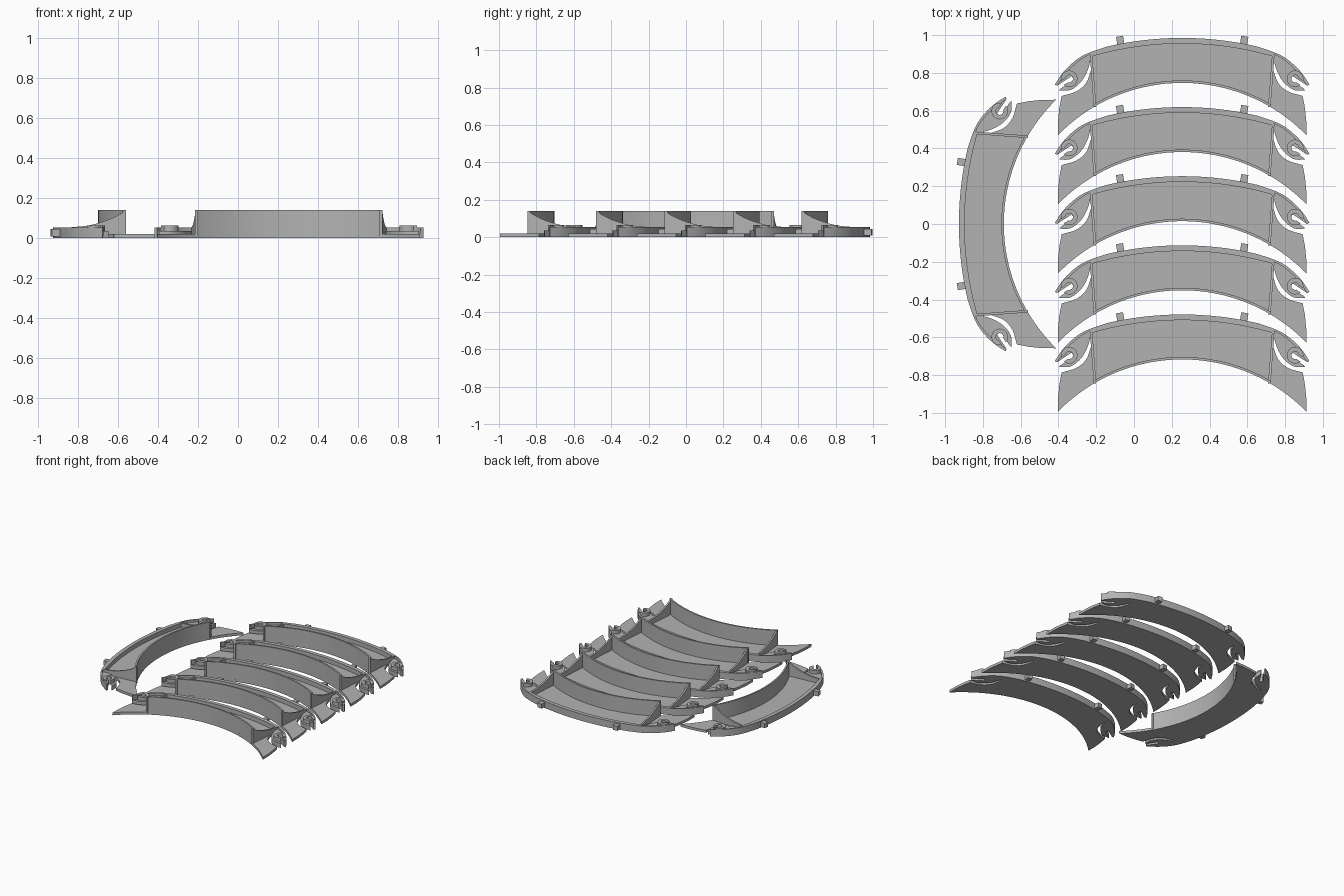
import bpy, bmesh, math
from mathutils import Matrix, Vector

cube = bpy.data.objects.get("Cube")
if cube:
    bpy.data.objects.remove(cube, do_unlink=True)

GREY = (0.45, 0.45, 0.45, 1)
mat = bpy.data.materials.new("plain_grey")
mat.use_nodes = True
mat.diffuse_color = GREY
mat.node_tree.nodes["Principled BSDF"].inputs["Base Color"].default_value = GREY

R_OUT, R_IN = 1.75, 0.92      # radii of the outer and inner edges
IN_TOP = -0.238               # middle of the inner edge
FLOOR, RIM, WALL = 0.02, 0.054, 0.14


def outer(u, inset=0.0):
    r = R_OUT - inset
    return (u, math.sqrt(r * r - u * u) - R_OUT)


def inner(u, inset=0.0):
    r = R_IN + inset
    return (u, IN_TOP - R_IN + math.sqrt(r * r - u * u))


def arc(fn, a, b, n, inset=0.0):
    return [fn(a + (b - a) * i / n, inset) for i in range(n + 1)]


def spline(pts, steps=4):
    """Smooth curve through the points."""
    p = [Vector(q) for q in pts]
    p = [2 * p[0] - p[1]] + p + [2 * p[-1] - p[-2]]
    out = []
    for a, b, c, d in zip(p, p[1:], p[2:], p[3:]):
        for i in range(steps):
            t = i / steps
            out.append(tuple(0.5 * (2 * b + (c - a) * t + (2 * a - 5 * b + 4 * c - d) * t * t
                                    + (3 * b - a - 3 * c + d) * t ** 3)))
    return out + [tuple(p[-2])]


def flip(pts):
    return [(-u, v) for u, v in reversed(pts)]


def finish(name, bm):
    bmesh.ops.recalc_face_normals(bm, faces=bm.faces)
    me = bpy.data.meshes.new(name)
    bm.to_mesh(me)
    bm.free()
    me.materials.append(mat)
    return me


def prism(name, outlines, z0, z1):
    """Upright slab for each flat outline."""
    bm = bmesh.new()
    for pts in outlines:
        face = bm.faces.new([bm.verts.new((u, v, z0)) for u, v in pts])
        ext = bmesh.ops.extrude_face_region(bm, geom=[face], use_keep_orig=True)
        top = [g for g in ext["geom"] if isinstance(g, bmesh.types.BMVert)]
        bmesh.ops.translate(bm, verts=top, vec=(0, 0, z1 - z0))
    return finish(name, bm)


# Right half of the outline: shoulder, slotted claw, crescent gap, wing
shoulder = spline([outer(0.40), (0.487, -0.076), (0.545, -0.105), (0.60, -0.15),
                   (0.64, -0.195), (0.674, -0.247)])
slot = [(0.658, -0.25), (0.585, -0.202), (0.572, -0.222), (0.643, -0.268)]
claw_in = spline([(0.652, -0.278), (0.59, -0.275), (0.535, -0.232), (0.502, -0.175), (0.487, -0.125)])
wing_edge = spline([(0.481, -0.165), (0.508, -0.237), (0.56, -0.283), (0.638, -0.307)])
wing_side = [(0.650, -0.37), (0.657, -0.44), (0.658, -0.515)]
half = (arc(outer, 0, 0.40, 12)[1:-1] + shoulder + slot + claw_in + wing_edge + wing_side
        + arc(inner, 0.658, 0, 24)[1:-1])
outline = [outer(0)] + half + [inner(0)] + flip(half)

# Claw floor, raised claw edge and split collar
claw = shoulder[4:] + slot + claw_in
edge = shoulder[4:]
edge_band = edge + [(u - 0.014, v - 0.006) for u, v in reversed(edge)]


def ring(radius, n=20):
    aim = math.radians(-32)
    gap = math.asin(0.013 / radius)
    span = 2 * math.pi - 2 * gap
    return [(0.598 + radius * math.cos(aim + gap + span * i / n),
             -0.216 + radius * math.sin(aim + gap + span * i / n)) for i in range(n + 1)]


collar = ring(0.044) + ring(0.02)[::-1]

# Curved rim along the outer edge and tall wall along the inner edge
rim_out = flip(shoulder[:5]) + arc(outer, -0.40, 0.40, 24)[1:-1] + shoulder[:5]
rim = rim_out + arc(outer, 0.487, -0.487, 24, 0.03)
wall = arc(inner, -0.47, 0.47, 32) + arc(inner, 0.47, -0.47, 32, 0.013)


def gussets():
    """Swept end walls falling from the tall wall to the rim."""
    prof = spline([(-0.366, WALL), (-0.335, 0.120), (-0.29, 0.097), (-0.23, 0.076),
                   (-0.17, 0.062), (-0.09, RIM)], 3)
    prof = [(-0.366, 0.01)] + prof + [(-0.09, 0.01)]
    bm = bmesh.new()
    for s in (-1, 1):
        sides = []
        for off in (0.0, -0.013):
            sides.append([bm.verts.new((s * (0.488 + off + 0.075 * (v + 0.1)), v, z)) for v, z in prof])
        a, b = sides
        bm.faces.new(a)
        bm.faces.new(b[::-1])
        for i in range(len(prof)):
            j = (i + 1) % len(prof)
            bm.faces.new((a[i], b[i], b[j], a[j]))
    return finish("end_gussets", bm)


def tabs():
    bm = bmesh.new()
    for s in (-1, 1):
        m = (Matrix.Translation((s * 0.328, -0.014, 0.027)) @ Matrix.Rotation(-s * 0.17, 4, "Z")
             @ Matrix.Diagonal((0.038, 0.046, 0.036, 1)))
        bmesh.ops.create_cube(bm, size=1, matrix=m)
    return finish("edge_tabs", bm)


parts = [
    prism("base_plate", [outline], 0, FLOOR),
    prism("claw_floors", [claw, flip(claw)], 0.01, 0.036),
    prism("claw_edges", [edge_band, flip(edge_band)], 0.01, RIM),
    prism("claw_collars", [collar, flip(collar)], 0.03, 0.064),
    prism("outer_rim", [rim], 0.01, RIM),
    prism("inner_wall", [wall], 0.0, WALL),
    gussets(),
    tabs(),
]

# Five stacked segments and one turned beside them
places = [Matrix.Translation((0.255, 0.985 - 0.366 * i, 0)) for i in range(5)]
places.append(Matrix.Translation((-0.927, 0, 0)) @ Matrix.Rotation(math.pi / 2, 4, "Z"))

bpy.ops.object.select_all(action="DESELECT")
for n, place in enumerate(places, 1):
    for me in parts:
        ob = bpy.data.objects.new(f"{me.name}_{n}", me)
        ob.matrix_world = place
        bpy.context.collection.objects.link(ob)
        if n == 1:
            ob.select_set(True)
            bpy.context.view_layer.objects.active = ob
bpy.ops.object.shade_smooth_by_angle(angle=math.radians(30))
